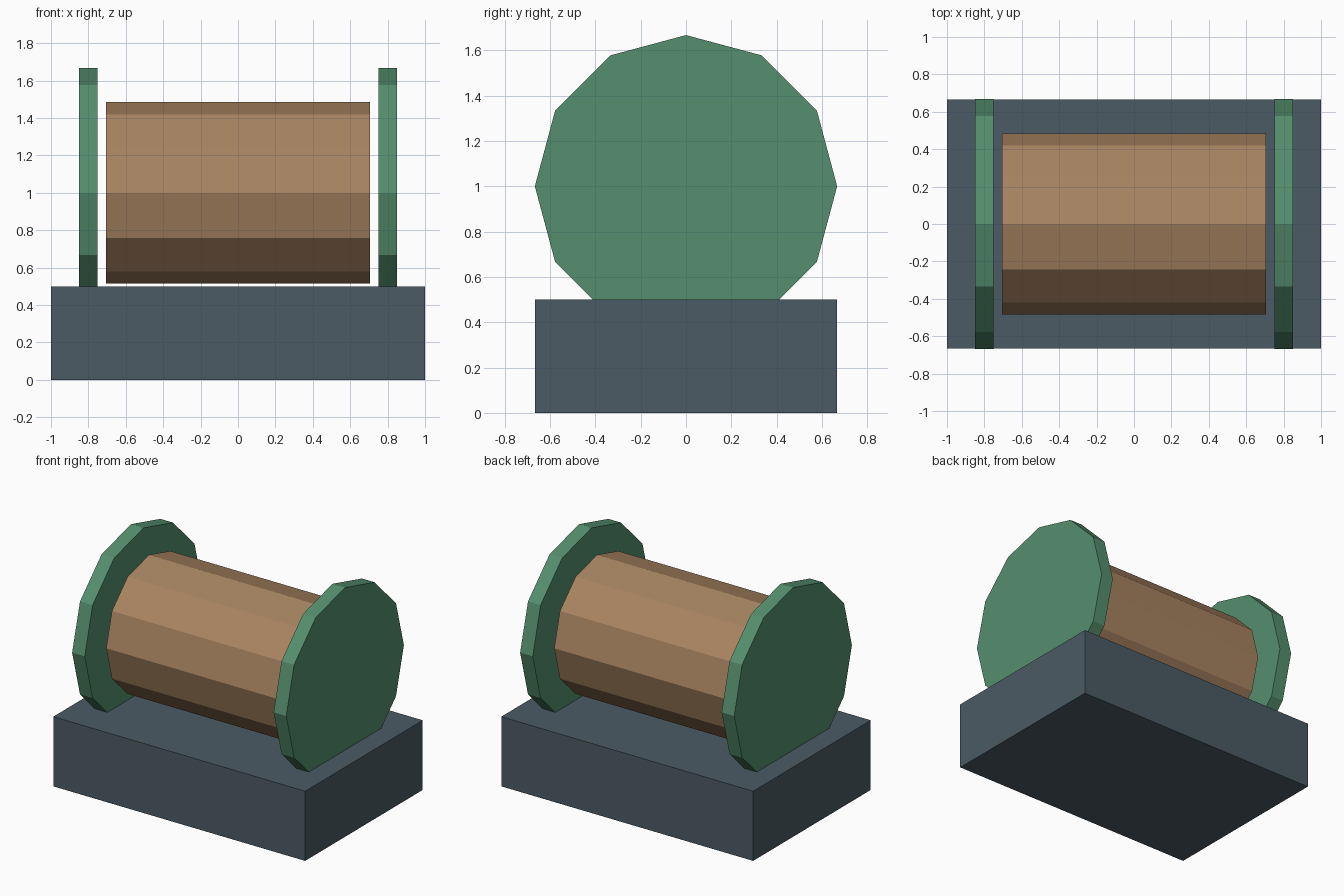
import bpy
import math

if "Cube" in bpy.data.objects:
    bpy.data.objects.remove(bpy.data.objects["Cube"])


def linear(c):
    c /= 255
    return c / 12.92 if c <= 0.04045 else ((c + 0.055) / 1.055) ** 2.4


def material(name, rgb):
    m = bpy.data.materials.new(name)
    m.diffuse_color = (*[linear(c) for c in rgb], 1)
    m.use_nodes = True
    m.node_tree.nodes["Principled BSDF"].inputs["Base Color"].default_value = m.diffuse_color
    return m


slate = material("slate", (75, 91, 100))
green = material("green", (85, 143, 110))
tan = material("tan", (168, 132, 97))


def drum(name, x, radius, length, mat):
    # twelve-sided prism lying along x, with a corner at the top
    bpy.ops.mesh.primitive_cylinder_add(vertices=12, radius=radius, depth=length,
                                        location=(x, 0, 1), rotation=(0, math.pi / 2, 0))
    ob = bpy.context.object
    ob.name = name
    ob.data.materials.append(mat)


# rectangular block underneath
bpy.ops.mesh.primitive_cube_add(size=1, location=(0, 0, 0.25))
base = bpy.context.object
base.name = "base"
base.scale = (2, 1.333, 0.5)
base.data.materials.append(slate)

# central roller, held clear of the base and end discs
drum("roller", 0, 0.485, 1.414, tan)

# end discs, sunk partly into the base
for side, sign in (("left", -1), ("right", 1)):
    drum(side + "_end_disc", sign * 0.8, 0.667, 0.1, green)
